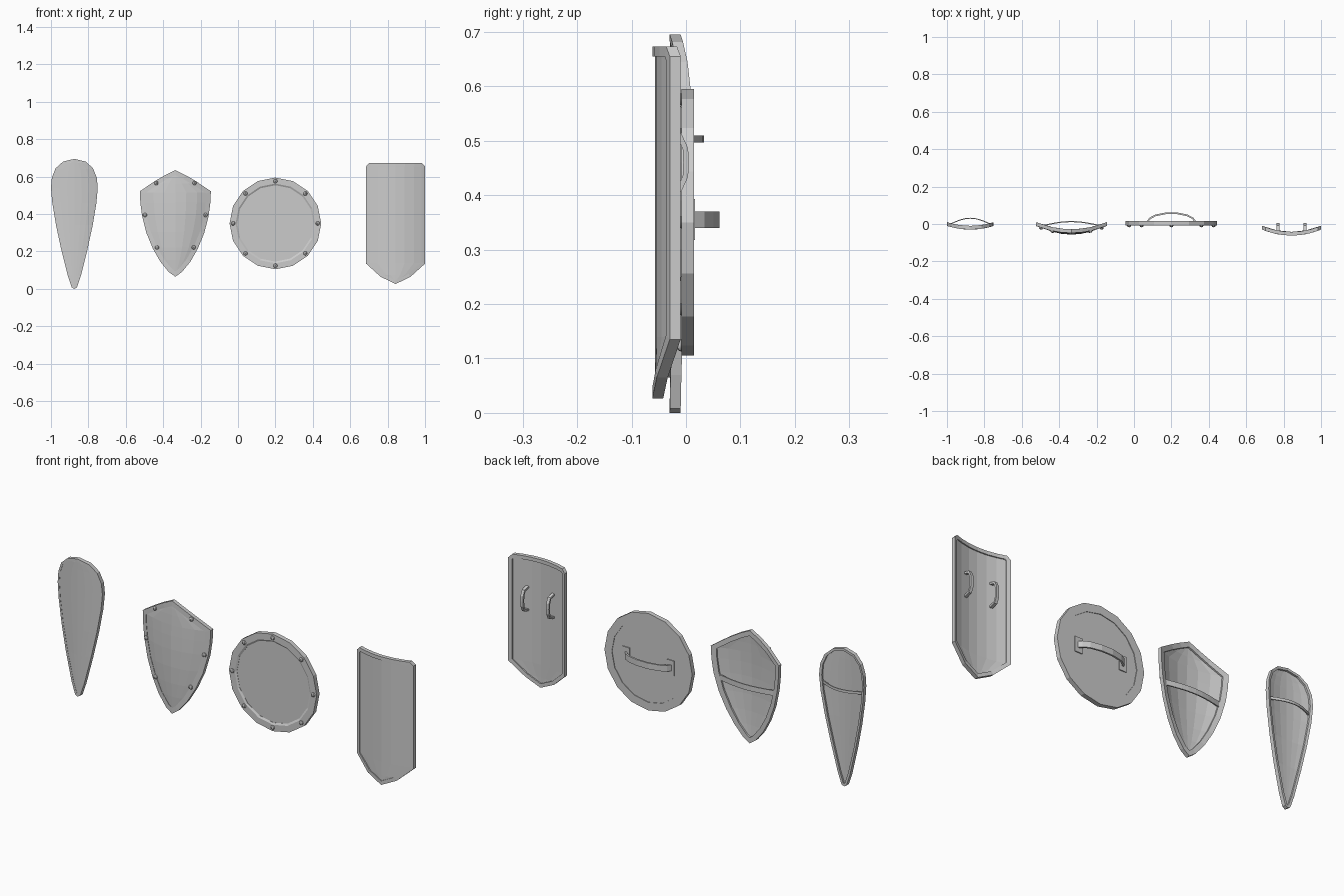
import bpy, bmesh, math
from mathutils import Vector

if "Cube" in bpy.data.objects:
    bpy.data.objects.remove(bpy.data.objects["Cube"])


def finish(name, bm):
    bmesh.ops.remove_doubles(bm, verts=bm.verts, dist=1e-5)
    bmesh.ops.recalc_face_normals(bm, faces=bm.faces)
    me = bpy.data.meshes.new(name)
    bm.to_mesh(me)
    bm.free()
    ob = bpy.data.objects.new(name, me)
    bpy.context.collection.objects.link(ob)
    return ob


def inset(poly, d):
    # mitred inset of a clockwise outline
    out, n = [], len(poly)
    for i in range(n):
        p = Vector(poly[i])
        a = (p - Vector(poly[i - 1])).normalized()
        b = (Vector(poly[(i + 1) % n]) - p).normalized()
        na, nb = Vector((a.y, -a.x)), Vector((b.y, -b.x))
        out.append(p + (na + nb) * d / (1 + na.dot(nb)))
    return out


def shield(name, cx, right, mid, width, front, back, bulge=None):
    """right: right half outline, top to bottom; mid(x): curved mid surface."""
    outer = right + [(-x, z) for x, z in reversed(right) if x > 1e-6]
    inner = inset(outer, width)
    # rim
    bm = bmesh.new()
    n = len(outer)
    loops = [[bm.verts.new((cx + x, mid(x) + dy, z)) for x, z in pts]
             for pts, dy in ((outer, -.01), (outer, .01), (inner, .01), (inner, -.01))]
    for k in range(4):
        A, B = loops[k], loops[(k + 1) % 4]
        for i in range(n):
            j = (i + 1) % n
            bm.faces.new((A[i], A[j], B[j], B[i]))
    finish(name + "_rim", bm)
    # curved panel between front and back offsets
    half = inset(outer, width * .6)[:len(right)]
    rows = [p for i, p in enumerate(half)
            if i == len(half) - 1 or abs(p[1] - half[i + 1][1]) > 1e-4]
    ts = [k / 3 for k in range(-3, 4)]
    bm = bmesh.new()
    grids = []
    for dy in (front, back):
        g = []
        for w, z in rows:
            w = max(w, 0)
            if w < 1e-5:
                v = bm.verts.new((cx, mid(0) + dy, z))
                g.append([v] * len(ts))
            else:
                g.append([bm.verts.new((cx + w * t, mid(w * t) + dy + (bulge(t, z) if bulge else 0), z))
                          for t in ts])
        grids.append(g)

    def face(*vs):
        u = list(dict.fromkeys(vs))
        if len(u) > 2:
            bm.faces.new(u)
    F, B = grids
    m = len(ts) - 1
    for r in range(len(rows) - 1):
        for c in range(m):
            for g in grids:
                face(g[r][c], g[r][c + 1], g[r + 1][c + 1], g[r + 1][c])
        for c in (0, m):
            face(F[r][c], F[r + 1][c], B[r + 1][c], B[r][c])
    for r in (0, len(rows) - 1):
        for c in range(m):
            face(F[r][c], F[r][c + 1], B[r][c + 1], B[r][c])
    finish(name + "_panel", bm)


def bar(name, path, thick, wide, to3d):
    # rectangular bar swept along a flat path
    bm = bmesh.new()
    rings = []
    for i, p in enumerate(path):
        a, b = path[max(i - 1, 0)], path[min(i + 1, len(path) - 1)]
        d = (Vector(b) - Vector(a)).normalized()
        n = Vector((-d.y, d.x)) * thick / 2
        rings.append([bm.verts.new(to3d(p[0] + s * n.x, p[1] + s * n.y, q * wide / 2))
                      for s, q in ((-1, -1), (1, -1), (1, 1), (-1, 1))])
    for A, B in zip(rings, rings[1:]):
        for k in range(4):
            bm.faces.new((A[k], A[(k + 1) % 4], B[(k + 1) % 4], B[k]))
    bm.faces.new(rings[0])
    bm.faces.new(rings[-1])
    finish(name, bm)


def rivet(name, x, y, z):
    bpy.ops.mesh.primitive_uv_sphere_add(segments=8, ring_count=6, radius=.011, location=(x, y, z))
    ob = bpy.context.object
    ob.name = name
    ob.scale.y = .8
    bpy.ops.object.shade_smooth_by_angle()


def arc(w, y0, y1, n=8):
    return [(w * (2 * i / n - 1), y0 + (y1 - y0) * math.sin(math.pi * i / n)) for i in range(n + 1)]


def horizontal(cx, cz):
    return lambda a, b, w: (cx + a, b, cz + w)


# teardrop shield with arm strap
shield("teardrop_shield", -.875,
       [(0, .695), (.06, .681), (.1, .645), (.12, .595), (.125, .54), (.118, .46),
        (.098, .34), (.07, .21), (.035, .07), (.014, .008), (0, 0)],
       lambda x: -.02 + 1.28 * x * x, .012, -.009, .001)
bar("teardrop_strap", arc(.108, -.001, .031), .005, .013, horizontal(-.875, .503))

# pointed shield with rivets and arm strap
hx = -.335
hmid = lambda x: -.038 + 1.05 * x * x
shield("pointed_shield", hx,
       [(0, .635), (.055, .608), (.11, .576), (.19, .522), (.187, .46), (.178, .39),
        (.155, .3), (.12, .215), (.08, .145), (.035, .09), (0, .065)],
       hmid, .024, -.007, .003,
       lambda t, z: -.012 * (1 - t * t) * max(0, 1 - ((z - .35) / .27) ** 2))
bar("pointed_strap", arc(.15, -.008, .013), .006, .026, horizontal(hx, .368))
for s in (-1, 1):
    for x, z in ((.102, .566), (.162, .395), (.098, .222)):
        rivet("pointed_rivet", hx + s * x, hmid(x) - .011, z)

# round shield: lathed rim, disc, rivets, handle with mounting plates
rx, rz, N = .2, .35, 16


def ring(bm, r, y):
    return [bm.verts.new((rx + r * math.cos(2 * math.pi * i / N), y,
                          rz + r * math.sin(2 * math.pi * i / N))) for i in range(N)]


bm = bmesh.new()
loops = [ring(bm, r, y) for r, y in ((.245, .015), (.245, -.008), (.213, -.008),
                                     (.204, -.003), (.204, .015))]
for k in range(5):
    A, B = loops[k], loops[(k + 1) % 5]
    for i in range(N):
        j = (i + 1) % N
        bm.faces.new((A[i], A[j], B[j], B[i]))
finish("round_shield_rim", bm)

bm = bmesh.new()
A, B = ring(bm, .21, -.002), ring(bm, .21, .012)
bm.faces.new(A)
bm.faces.new(B)
for i in range(N):
    j = (i + 1) % N
    bm.faces.new((A[i], A[j], B[j], B[i]))
finish("round_shield_disc", bm)
for i in range(8):
    a = i * math.pi / 4
    rivet("round_rivet", rx + .226 * math.cos(a), -.009, rz + .226 * math.sin(a))
bar("round_handle", [(-.128, .012), (-.115, .03), (-.085, .046), (-.03, .057), (.03, .057),
                     (.085, .046), (.115, .03), (.128, .012)], .009, .03, horizontal(rx, .355))
for s in (-1, 1):
    bar("handle_plate", [(s * .105, .013), (s * .145, .013)], .007, .075, horizontal(rx, .355))

# long curved shield with two grips
lx = .8425
shield("long_shield", lx,
       [(0, .673), (.05, .673), (.1, .673), (.14, .673), (.1575, .655), (.1575, .135),
        (.08, .065), (0, .026)],
       lambda x: -.052 + 1.3 * x * x, .018, -.005, .004)
for s in (-1, 1):
    bar("long_shield_grip", [(-.042, .402), (-.012, .41), (-.001, .435), (0, .46), (-.001, .485),
                             (-.012, .51), (-.042, .518)], .01, .015,
        lambda a, b, w, s=s: (lx + s * .072 + w, a, b))
